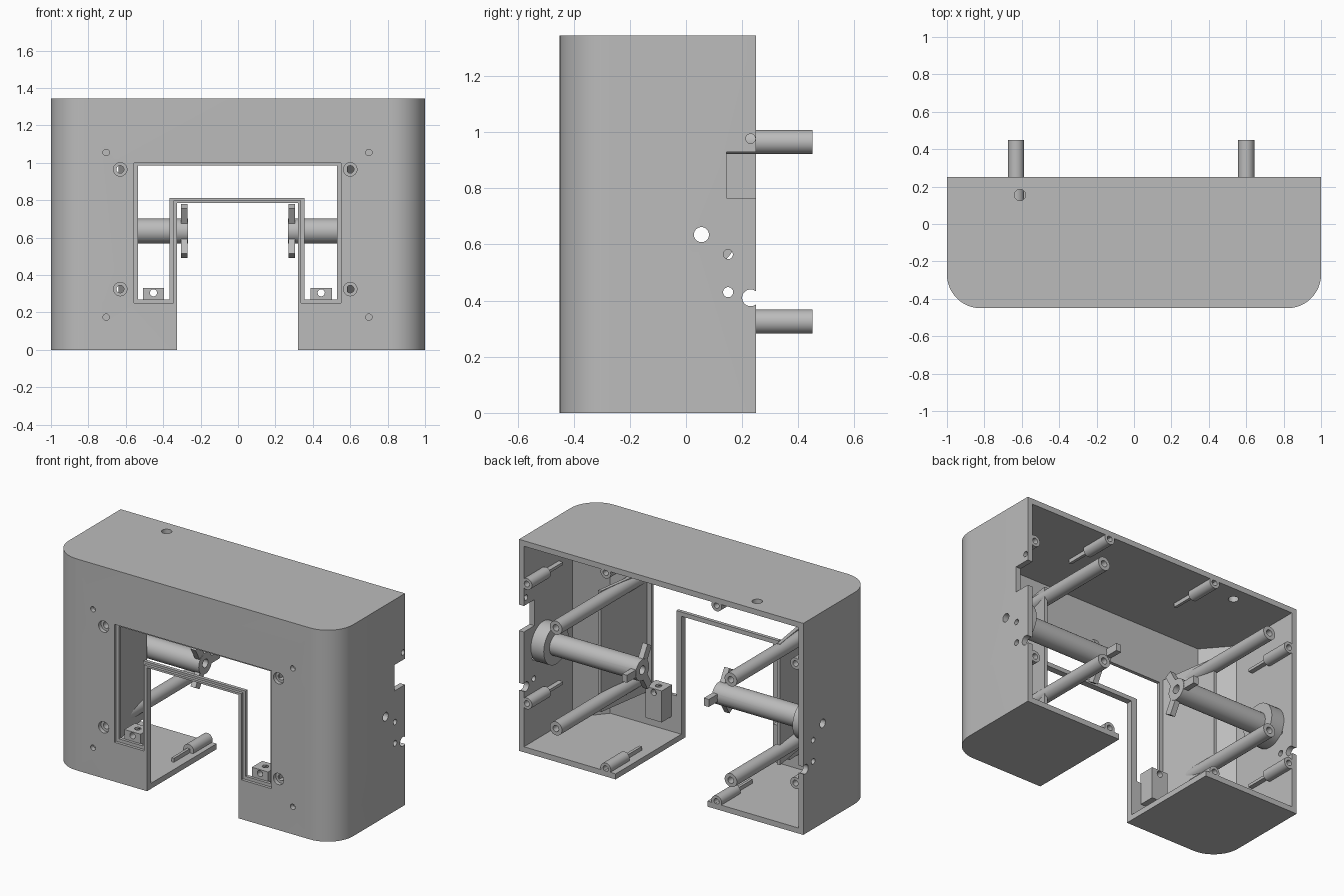
import bpy, bmesh, math
from mathutils import Matrix, Vector

cube = bpy.data.objects.get("Cube")
if cube:
    bpy.data.objects.remove(cube, do_unlink=True)

grey = bpy.data.materials.new("plain grey")
grey.use_nodes = True
grey.diffuse_color = (0.5, 0.5, 0.5, 1)
grey.node_tree.nodes["Principled BSDF"].inputs["Base Color"].default_value = (0.5, 0.5, 0.5, 1)

FRONT, BACK, TOP, WALL = -0.45, 0.25, 1.345, 0.035


def finish(name, bm):
    bmesh.ops.recalc_face_normals(bm, faces=bm.faces)
    mesh = bpy.data.meshes.new(name)
    bm.to_mesh(mesh)
    bm.free()
    mesh.materials.append(grey)
    obj = bpy.data.objects.new(name, mesh)
    bpy.context.collection.objects.link(obj)
    return obj


def prism(name, points, low, high, axis="z"):
    """Extrude a profile along z (points are x, y) or along y (points are x, z)."""
    bm = bmesh.new()
    place = (lambda a, b: (a, b, low)) if axis == "z" else (lambda a, b: (a, low, b))
    face = bm.faces.new([bm.verts.new(place(a, b)) for a, b in points])
    step = (0, 0, high - low) if axis == "z" else (0, high - low, 0)
    new = bmesh.ops.extrude_face_region(bm, geom=[face])["geom"]
    bmesh.ops.translate(bm, vec=step, verts=[v for v in new if isinstance(v, bmesh.types.BMVert)])
    return finish(name, bm)


def box(name, x0, x1, y0, y1, z0, z1):
    return prism(name, [(x0, y0), (x1, y0), (x1, y1), (x0, y1)], z0, z1)


def rod(name, start, end, radius, sides=32):
    a, b = Vector(start), Vector(end)
    bm = bmesh.new()
    turn = (b - a).to_track_quat("Z", "Y").to_matrix().to_4x4()
    bmesh.ops.create_cone(bm, cap_ends=True, segments=sides, radius1=radius, radius2=radius,
                          depth=(b - a).length, matrix=Matrix.Translation((a + b) / 2) @ turn)
    return finish(name, bm)


def combine(obj, other, operation="DIFFERENCE"):
    mod = obj.modifiers.new("combine", "BOOLEAN")
    mod.operation, mod.object, mod.solver = operation, other, "EXACT"
    bpy.context.view_layer.update()
    mesh = bpy.data.meshes.new_from_object(obj.evaluated_get(bpy.context.evaluated_depsgraph_get()))
    obj.modifiers.clear()
    obj.data = mesh
    bpy.data.objects.remove(other, do_unlink=True)


def tube(name, start, end, radius, bore):
    obj = rod(name, start, end, radius)
    way = (Vector(end) - Vector(start)).normalized() * 0.01
    combine(obj, rod("bore", Vector(start) - way, Vector(end) + way, bore))
    return obj


def arch(x0, x1, z0, z1, inner_x0, inner_x1, inner_z):
    return [(x0, z0), (inner_x0, z0), (inner_x0, inner_z), (inner_x1, inner_z),
            (inner_x1, z0), (x1, z0), (x1, z1), (x0, z1)]


# Housing: rounded front corners outside, chamfered corners inside, open back
radius = 0.18
outline = [(1, BACK), (-1, BACK)]
for cx, first in ((-1 + radius, 180), (1 - radius, 270)):
    for i in range(13):
        a = math.radians(first + 90 * i / 12)
        outline.append((cx + radius * math.cos(a), FRONT + radius + radius * math.sin(a)))
housing = prism("housing", outline, 0, TOP)
side = 1 - WALL
cavity = [(side, BACK + 0.1), (-side, BACK + 0.1), (-side, -0.24), (-0.82, FRONT + 0.04),
          (0.82, FRONT + 0.04), (side, -0.24)]
combine(housing, prism("cavity", cavity, WALL, TOP - WALL))

# Front opening: lower gap, stepped window around a thin arch
combine(housing, box("gap", -0.325, 0.32, -1, 1, -0.1, 0.785))
combine(housing, prism("window", arch(-0.535, 0.53, 0.27, 0.985, -0.365, 0.355, 0.812), -0.6, -0.3, "y"))
combine(housing, prism("recess", arch(-0.555, 0.55, 0.25, 1.0, -0.345, 0.338, 0.798), -0.6, FRONT + 0.018, "y"))

# Front holes
POSTS = [(x, z) for x in (-0.63, 0.60) for z in (0.325, 0.965)]
for x, z in POSTS:
    combine(housing, rod("post_hole", (x, -0.6, z), (x, -0.36, z), 0.036))
for x in (-0.705, 0.70):
    for z in (0.175, 1.055):
        combine(housing, rod("pin_hole", (x, -0.6, z), (x, FRONT + 0.03, z), 0.017))

# Side and top holes
for s in (-1, 1):
    for y, z, r in ((0.055, 0.635, 0.027), (0.15, 0.565, 0.017), (0.15, 0.43, 0.018), (0.23, 0.41, 0.03)):
        combine(housing, rod("side_hole", (s * 1.1, y, z), (s * 0.93, y, z), r))
combine(housing, rod("small_side_hole", (1.1, 0.23, 0.977), (0.93, 0.23, 0.977), 0.017))
combine(housing, box("side_notch", 0.93, 1.1, 0.145, 0.4, 0.765, 0.93))
combine(housing, rod("top_hole", (-0.61, 0.155, 1.2), (-0.61, 0.155, 1.5), 0.03))

# Long hollow posts running out of the back
for i, (x, z) in enumerate(POSTS):
    tube(f"long_post_{i + 1}", (x, FRONT + 0.025, z), (x, 0.45, z), 0.043, 0.02)

for s, word in ((1, "left"), (-1, "right")):
    # Splayed panel beside the window
    panel = [(s * 0.56, FRONT + 0.03), (s * 0.62, -0.03), (s * 0.64, -0.03), (s * 0.585, FRONT + 0.03)]
    prism(f"{word}_window_panel", panel, 0.24, 1.01)

    # Spindle with a wall flange and three end blades
    y, z = 0.055, 0.635
    spindle = rod(f"{word}_spindle", (s * 0.96, y, z), (s * 0.268, y, z), 0.067)
    combine(spindle, rod("flange", (s * 0.968, y, z), (s * 0.875, y, z), 0.125), "UNION")
    for angle in (0, 120, 240):
        blade = box("blade", s * 0.27, s * 0.305, 0, 0.152, -0.024, 0.024)
        blade.data.transform(Matrix.Translation((0, y, z)) @ Matrix.Rotation(math.radians(angle), 4, "X"))
        combine(spindle, blade, "UNION")
    combine(spindle, rod("bore", (s * 1.1, y, z), (s * 0.2, y, z), 0.027))

    # Drilled block under the window
    cx = -0.452 if s < 0 else 0.445
    block = box(f"{word}_drilled_block", cx - 0.057, cx + 0.057, FRONT + 0.035, -0.31, 0.13, 0.33)
    combine(block, rod("bore", (cx, -0.6, 0.305), (cx, -0.2, 0.305), 0.019))
    combine(block, rod("top_bore", (cx, -0.36, 0.25), (cx, -0.36, 0.4), 0.019))

    # Lid screw bosses around the back rim, each with a thin support fin
    spots = [(s * 0.39, 0.05, 0, -1), (s * 0.39, TOP - 0.05, 0, 1),
             (s * 0.945, 0.315, s, 0), (s * 0.945, 1.075, s, 0)]
    for i, (x, z, dx, dz) in enumerate(spots):
        boss = rod(f"{word}_screw_boss_{i + 1}", (x, 0.06, z), (x, BACK, z), 0.036)
        combine(boss, rod("bore", (x, 0.12, z), (x, 0.3, z), 0.018))
        hx, hz = (0.009, 0.02) if dz else (0.02, 0.009)
        box(f"{word}_boss_fin_{i + 1}", x + dx * 0.01 - hx, x + dx * 0.01 + hx, -0.1, 0.07,
            z + dz * 0.01 - hz, z + dz * 0.01 + hz)
        # Keep the bosses inside the outer skin
        combine(boss, box("trim", -1 + 0.01, 1 - 0.01, -1, 1, 0.01, TOP - 0.01), "INTERSECT")

# Smooth round surfaces, sharp edges
bpy.ops.object.select_all(action="DESELECT")
for obj in bpy.context.collection.objects:
    if obj.type == "MESH":
        obj.select_set(True)
        bpy.context.view_layer.objects.active = obj
bpy.ops.object.shade_smooth_by_angle(angle=math.radians(30))
